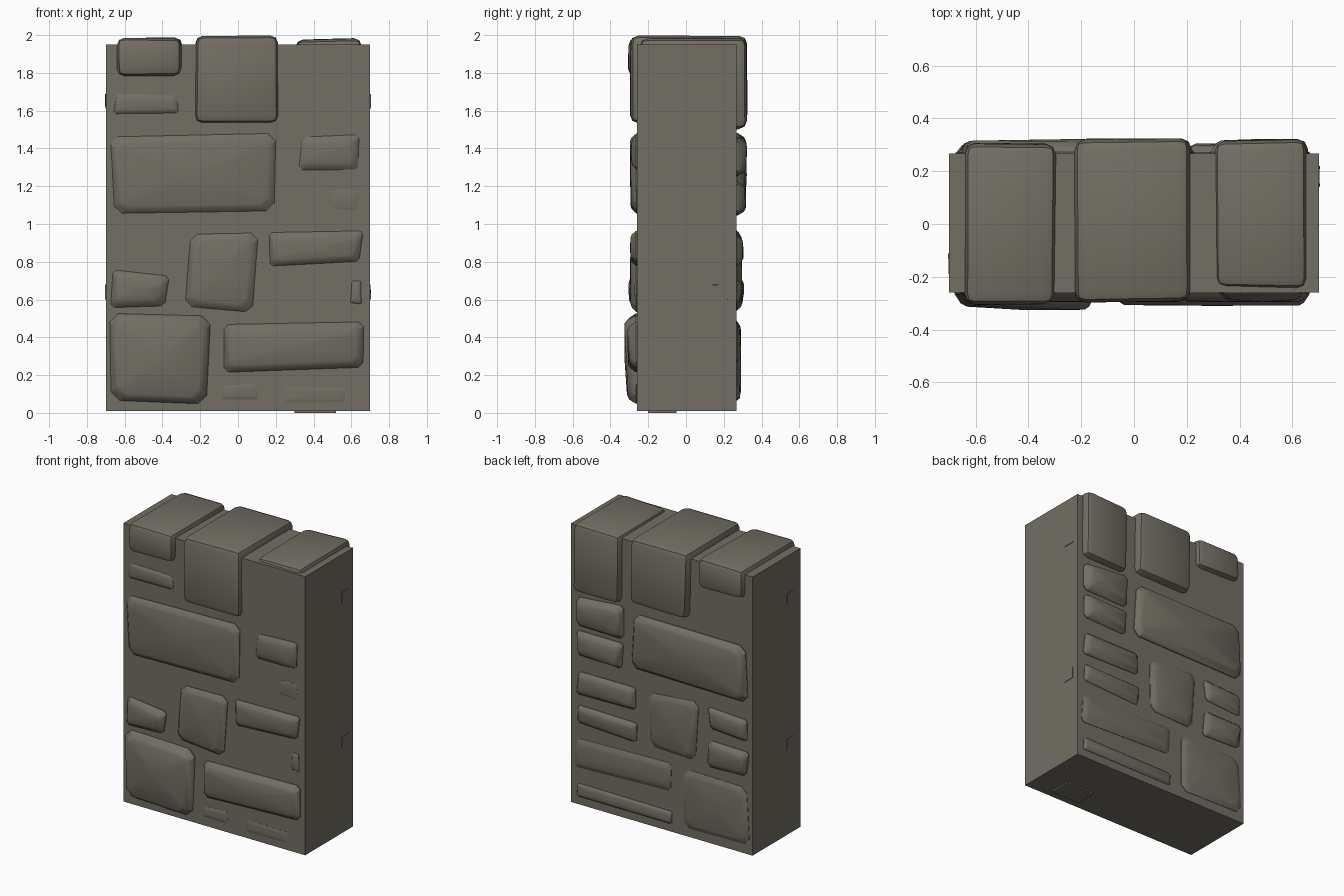
import bpy, bmesh, random
from mathutils import Vector

random.seed(4)
cube = bpy.data.objects.get("Cube")
if cube:
    bpy.data.objects.remove(cube, do_unlink=True)

stone_grey = bpy.data.materials.new("warm grey stone")
stone_grey.use_nodes = True
colour = (0.17, 0.157, 0.127, 1)
stone_grey.diffuse_color = colour
stone_grey.node_tree.nodes["Principled BSDF"].inputs["Base Color"].default_value = colour

FRONT, BACK = -0.26, 0.267


def finish(name, bm, smooth=True):
    bmesh.ops.recalc_face_normals(bm, faces=bm.faces)
    mesh = bpy.data.meshes.new(name)
    bm.to_mesh(mesh)
    bm.free()
    mesh.materials.append(stone_grey)
    obj = bpy.data.objects.new(name, mesh)
    bpy.context.collection.objects.link(obj)
    if smooth:
        bpy.ops.object.select_all(action='DESELECT')
        obj.select_set(True)
        bpy.context.view_layer.objects.active = obj
        bpy.ops.object.shade_smooth_by_angle(angle=0.5)
    return obj


def block(name, lo, hi, jitter=0, bevel=0):
    """Box between two corners, optionally roughened and bevelled."""
    lo, hi = Vector(lo), Vector(hi)
    bm = bmesh.new()
    bmesh.ops.create_cube(bm, size=1)
    for v in bm.verts:
        for i in range(3):
            wobble = random.uniform(0, jitter) * (-1 if v.co[i] > 0 else 1)
            v.co[i] = (hi[i] if v.co[i] > 0 else lo[i]) + wobble
    if bevel:
        bmesh.ops.bevel(bm, geom=bm.edges[:], offset=bevel, segments=2,
                        profile=0.5, affect='EDGES')
    return finish(name, bm, bevel > 0)


def stone(name, x0, x1, z0, z1, depth, side):
    """Rough quad stone with chamfered rim, standing out of the wall face."""
    small = min(x1 - x0, z1 - z0)
    wall, out = (FRONT, -1) if side == "front" else (BACK, 1)
    rough = min(0.02, small * 0.1)
    corners = [Vector((x + random.uniform(-rough, rough), 0, z + random.uniform(-rough, rough)))
               for x, z in ((x0, z0), (x1, z0), (x1, z1), (x0, z1))]
    heights = [depth * random.uniform(0.75, 1) for _ in corners]
    middle = sum(corners, Vector()) / 4

    def ring(bm, inset, level):
        verts = []
        for i, c in enumerate(corners):
            toward = Vector((1 if c.x < middle.x else -1, 0, 1 if c.z < middle.z else -1))
            c = c + toward * inset
            for j in (i - 1, (i + 1) % 4):
                cut = (corners[j] - corners[i]).normalized() * small * 0.1
                p = c + cut
                p.y = wall + out * level * (heights[i] if level > 0 else 1)
                verts.append(bm.verts.new(p))
        return verts

    bm = bmesh.new()
    rim = min(0.04, small * 0.22)
    rings = [ring(bm, 0, -0.04), ring(bm, 0, 0.12),
             ring(bm, rim * 0.55, 0.8), ring(bm, rim, 1)]
    for a, b in zip(rings, rings[1:]):
        for i in range(8):
            j = (i + 1) % 8
            bm.faces.new((a[i], a[j], b[j], b[i]))
    # slightly domed face
    peak = bm.verts.new((middle.x, wall + out * depth, middle.z))
    last = rings[-1]
    for i in range(8):
        bm.faces.new((last[i], last[(i + 1) % 8], peak))
    bm.faces.new(rings[0])
    return finish(name, bm)


# Mortar core
block("wall_core", (-0.7, FRONT, 0.01), (0.7, BACK, 1.95))

# Cap stones running through the full thickness
block("cap_stone_left", (-0.65, -0.31, 1.775), (-0.29, 0.31, 1.988), 0.012, 0.04)
block("cap_stone_middle", (-0.23, -0.305, 1.53), (0.22, 0.328, 2.0), 0.015, 0.04)
block("cap_stone_right", (0.30, -0.25, 1.5), (0.665, 0.325, 1.985), 0.012, 0.04)

# Stones on each face: x range, z range, depth
front_stones = [
    (-0.65, -0.32, 1.59, 1.69, 0.02),
    (-0.66, 0.21, 1.07, 1.46, 0.036),
    (0.33, 0.65, 1.29, 1.46, 0.035),
    (-0.27, 0.09, 0.55, 0.95, 0.036),
    (0.17, 0.65, 0.79, 0.95, 0.036),
    (-0.68, -0.38, 0.55, 0.74, 0.045),
    (-0.69, -0.15, 0.06, 0.51, 0.066),
    (-0.09, 0.65, 0.23, 0.48, 0.05),
    (0.50, 0.64, 1.08, 1.18, 0.006),
    (0.60, 0.65, 0.58, 0.70, 0.012),
    (-0.08, 0.10, 0.07, 0.15, 0.008),
    (0.25, 0.57, 0.05, 0.14, 0.006),
]
back_stones = [
    (0.30, 0.65, 1.25, 1.47, 0.055),
    (0.30, 0.65, 1.04, 1.21, 0.052),
    (0.19, 0.65, 0.79, 0.95, 0.038),
    (0.19, 0.65, 0.57, 0.70, 0.03),
    (-0.08, 0.65, 0.28, 0.47, 0.025),
    (-0.08, 0.65, 0.06, 0.15, 0.02),
    (-0.66, 0.21, 1.06, 1.46, 0.055),
    (-0.27, 0.09, 0.55, 0.95, 0.03),
    (-0.65, -0.37, 0.80, 0.95, 0.035),
    (-0.66, -0.37, 0.55, 0.74, 0.04),
    (-0.67, -0.18, 0.06, 0.46, 0.025),
]
for side, stones in (("front", front_stones), ("back", back_stones)):
    for n, row in enumerate(stones, 1):
        stone(f"{side}_stone_{n}", *row, side)

# Thin chips showing through the ends and the underside
for name, s in (("right", 1), ("left", -1)):
    y = 0.18 if s > 0 else -0.15
    for level, z in (("low", 0.64), ("high", 1.65)):
        block(f"{name}_{level}_chip", (s * 0.7 - 0.004, y - 0.04, z - 0.04),
              (s * 0.7 + 0.004, y + 0.04, z + 0.04), 0.002)
block("underside_chip", (0.3, -0.2, 0.0), (0.52, -0.05, 0.02), 0)
